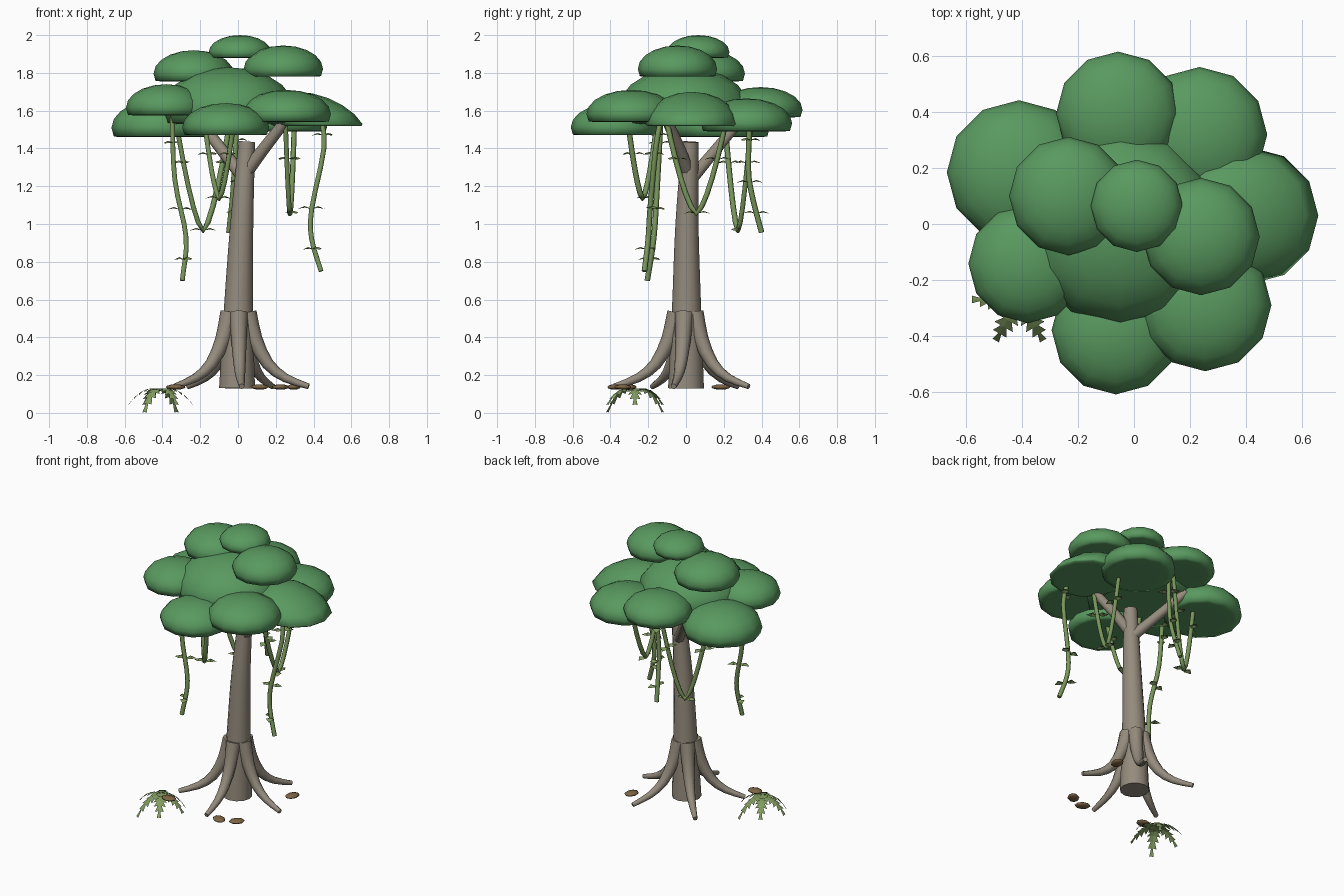
import bpy, bmesh, math, random
from mathutils import Vector

random.seed(4)
if "Cube" in bpy.data.objects:
    bpy.data.objects.remove(bpy.data.objects["Cube"], do_unlink=True)


def material(name, rgb):
    m = bpy.data.materials.new(name)
    m.use_nodes = True
    m.diffuse_color = (*rgb, 1)
    m.node_tree.nodes["Principled BSDF"].inputs["Base Color"].default_value = (*rgb, 1)
    return m


CANOPY = material("canopy green", (0.1, 0.32, 0.115))
BARK = material("grey bark", (0.3, 0.26, 0.205))
VINE = material("vine green", (0.19, 0.31, 0.105))
LEAF = material("olive leaf", (0.22, 0.33, 0.115))
STONE = material("brown stone", (0.21, 0.13, 0.06))


def finish(name, bm, mat, smooth=True):
    me = bpy.data.meshes.new(name)
    bm.to_mesh(me)
    bm.free()
    me.materials.append(mat)
    ob = bpy.data.objects.new(name, me)
    bpy.context.collection.objects.link(ob)
    for p in me.polygons:
        p.use_smooth = smooth
    return ob


def spline(pts, steps=4):
    """Catmull-Rom samples through the points."""
    p = [Vector(q) for q in pts]
    p = [2 * p[0] - p[1]] + p + [2 * p[-1] - p[-2]]
    out = []
    for i in range(1, len(p) - 2):
        a, b, c, d = p[i - 1:i + 3]
        for k in range(steps):
            t = k / steps
            out.append(0.5 * (2 * b + (c - a) * t + (2 * a - 5 * b + 4 * c - d) * t * t
                              + (3 * b - a - 3 * c + d) * t ** 3))
    return out + [p[-2]]


def tube(name, pts, r0, r1, mat, sides=8):
    """Tapered capped tube along the points."""
    bm = bmesh.new()
    rings, n = [], len(pts)
    pts = [Vector(p) for p in pts]
    side = Vector((0, 1, 0))
    for i, p in enumerate(pts):
        t = (pts[min(i + 1, n - 1)] - pts[max(i - 1, 0)]).normalized()
        side = (side - t * side.dot(t)).normalized()
        up = t.cross(side)
        r = r0 + (r1 - r0) * i / (n - 1)
        rings.append([bm.verts.new(p + r * (side * math.cos(a) + up * math.sin(a)))
                      for a in (math.tau * k / sides for k in range(sides))])
    for a, b in zip(rings, rings[1:]):
        for k in range(sides):
            j = (k + 1) % sides
            bm.faces.new((a[k], a[j], b[j], b[k]))
    bm.faces.new(rings[0][::-1])
    bm.faces.new(rings[-1])
    bmesh.ops.recalc_face_normals(bm, faces=bm.faces)
    ob = finish(name, bm, mat)
    for p in list(ob.data.polygons)[-2:]:
        p.use_smooth = False


def dome(name, x, y, r, base, top, cut=0.33, lean=0.0):
    """Ellipsoid leaf cluster with its underside flattened."""
    bm = bmesh.new()
    bmesh.ops.create_uvsphere(bm, u_segments=12, v_segments=10, radius=1)
    for v in bm.verts:
        h = (max(v.co.z, -cut) + cut) * (top - base) / (1 + cut)
        v.co = (x + v.co.x * r + lean * h, y + v.co.y * r, base + h)
    finish(name, bm, CANOPY)


# Canopy
for name, *spec in [
    ("canopy_crown", 0.01, 0.065, 0.165, 1.88, 2.0),
    ("canopy_upper_right", -0.235, 0.1, 0.212, 1.755, 1.92),
    ("canopy_upper_left", 0.24, -0.045, 0.21, 1.78, 1.945),
    ("canopy_centre", -0.05, -0.01, 0.35, 1.53, 1.83),
    ("canopy_right", -0.412, 0.185, 0.258, 1.46, 1.66),
    ("canopy_back_left", 0.235, 0.32, 0.242, 1.49, 1.665),
    ("canopy_back", -0.057, 0.395, 0.222, 1.565, 1.725),
    ("canopy_left", 0.42, 0.03, 0.245, 1.52, 1.7, 0.05, -0.6),
    ("canopy_front_left", 0.255, -0.29, 0.237, 1.54, 1.71),
    ("canopy_front", -0.065, -0.38, 0.23, 1.47, 1.64),
    ("canopy_front_right", -0.38, -0.142, 0.213, 1.575, 1.74),
]:
    dome(name, *spec)

# Trunk and branches
tube("trunk", spline([(-0.005, 0, 0.13), (0.002, 0.003, 0.53), (0.02, 0.005, 1.0),
                      (0.047, 0.022, 1.435)]), 0.095, 0.044, BARK, 12)
tube("branch_right", [(0.035, 0.03, 1.24), (-0.06, 0.13, 1.36), (-0.2, 0.28, 1.54)],
     0.036, 0.028, BARK)
tube("branch_left", [(0.04, 0.01, 1.27), (0.13, -0.03, 1.39), (0.27, -0.11, 1.57)],
     0.036, 0.028, BARK)

# Buttress roots, as distance from the trunk axis and height
ROOT = [(0.05, 0.53), (0.09, 0.39), (0.16, 0.26), (0.255, 0.185), (0.38, 0.14)]
for i, degrees in enumerate((61, 134, 208, 273, 350)):
    a = math.radians(degrees)
    tube(f"root_{i + 1}", spline([(r * math.cos(a), r * math.sin(a), z) for r, z in ROOT], 2),
         0.05, 0.015, BARK)


def leaf(bm, at, angle, length=0.075):
    """Small folded leaf that arches outward."""
    d = Vector((math.cos(angle), math.sin(angle), 0))
    s = Vector((-d.y, d.x, 0)) * length * 0.36
    up = Vector((0, 0, length))
    r, m, t, a, b = [bm.verts.new(at + c) for c in (
        Vector(), d * length * 0.5 + up * 0.2, d * length,
        d * length * 0.5 + up * 0.1 + s, d * length * 0.5 + up * 0.1 - s)]
    for f in ((m, a, r), (m, t, a), (b, m, r), (t, m, b)):
        bm.faces.new(f)


def vine(name, pts):
    tube(name, pts, 0.0145, 0.0145, VINE, 6)
    bm = bmesh.new()
    for p in pts[2:-1:4]:
        a = random.uniform(0, math.tau)
        leaf(bm, p, a)
        leaf(bm, p, a + 2.6)
    finish(name + "_leaves", bm, LEAF, False)


# Hanging vines
vine("vine_right", spline([(-0.35, -0.13, 1.62), (-0.335, -0.15, 1.24), (-0.275, -0.17, 0.93),
                           (-0.295, -0.205, 0.7)]))
vine("vine_left", spline([(0.44, -0.13, 1.57), (0.455, -0.16, 1.4), (0.39, -0.19, 1.08),
                          (0.39, -0.2, 0.92), (0.44, -0.22, 0.75)], 3))
vine("vine_back", spline([(0, 0.34, 1.6), (-0.02, 0.33, 1.3), (-0.03, 0.35, 1.15),
                          (-0.05, 0.4, 0.955)]))

# Looping vines
for name, a, b, low, high in [
    ("vine_loop_back", (-0.34, 0.2), (-0.03, 0.35), 0.965, 1.62),
    ("vine_loop_front", (-0.18, -0.15), (-0.02, -0.31), 1.135, 1.56),
    ("vine_loop_left", (0.25, -0.11), (0.3, 0.22), 1.055, 1.58),
]:
    pts = []
    for k in range(13):
        t = k / 12
        xy = Vector(a).lerp(Vector(b), t)
        pts.append(Vector((*xy, low + (high - low) * abs(2 * t - 1) ** 1.5)))
    vine(name, pts)

# Fern: arching fronds with serrated edges
bm = bmesh.new()
TEETH = 6
for i in range(6):
    a = math.radians(180 + 60 * i)
    d, s = Vector((math.cos(a), math.sin(a), 0)), Vector((-math.sin(a), math.cos(a), 0))
    tip = 0.005 if i % 3 == 1 else 0.045

    def spine(t):
        return Vector((-0.41, -0.27, 0.12 + 0.08 * t + (tip - 0.2) * t * t)) + d * 0.17 * t

    for k in range(TEETH):
        t0, t1 = k / TEETH, (k + 1) / TEETH
        wide = 0.044 * math.sin(math.pi * (0.2 + 0.7 * t1))
        for sg in (1, -1):
            c = [spine(t0), spine(t1), spine(t1) + s * sg * wide - Vector((0, 0, wide * 0.25)),
                 spine(t0) + s * sg * wide * 0.45]
            f = bm.faces.new([bm.verts.new(v) for v in c])
            f.normal_update()
            if f.normal.z < 0:
                f.normal_flip()
finish("fern", bm, LEAF, False)

# Flat stones around the roots
for i, (x, y) in enumerate([(-0.33, -0.3), (0.295, 0.185), (0.115, -0.375), (0.225, -0.335)]):
    bm = bmesh.new()
    bmesh.ops.create_uvsphere(bm, u_segments=8, v_segments=6, radius=1)
    ca, sa = math.cos(i * 1.3), math.sin(i * 1.3)
    for v in bm.verts:
        px, py = v.co.x * 0.052, v.co.y * 0.038
        v.co = (x + px * ca - py * sa, y + px * sa + py * ca, 0.137 + v.co.z * 0.014)
    finish(f"stone_{i + 1}", bm, STONE)
